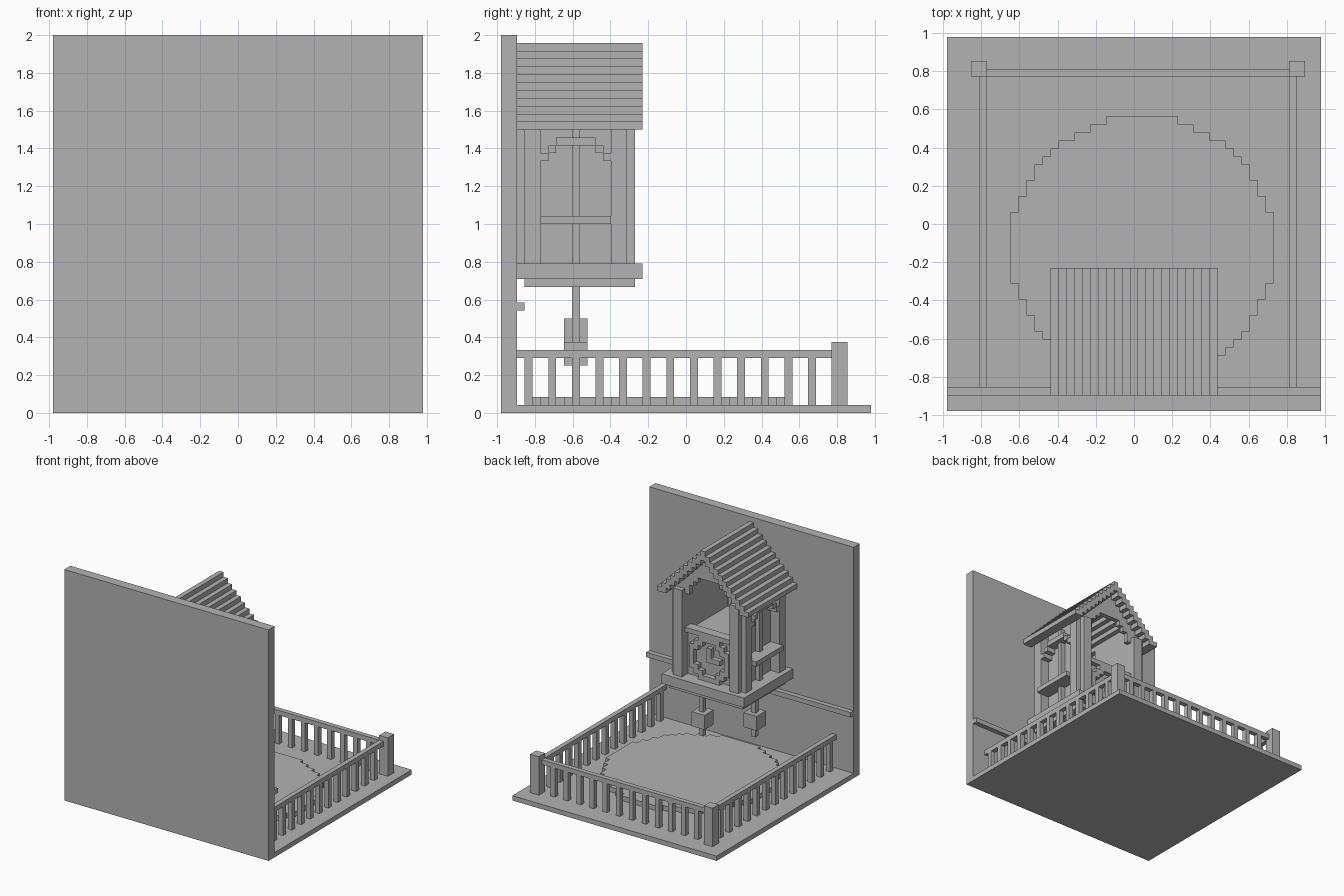
import bpy
import bmesh
from mathutils import Vector

U = 2 / 48      # one block
SIZE = 47       # blocks along each side of the base

cube = bpy.data.objects.get("Cube")
if cube:
    bpy.data.objects.remove(cube, do_unlink=True)

GREY = (0.45, 0.45, 0.45, 1)
grey = bpy.data.materials.new("plain grey")
grey.use_nodes = True
grey.diffuse_color = GREY
grey.node_tree.nodes["Principled BSDF"].inputs["Base Color"].default_value = GREY


def place(x, y, z):
    """Block coordinates to model units."""
    return Vector((x - SIZE / 2, y - SIZE / 2, z)) * U


def finish(name, bm):
    bmesh.ops.recalc_face_normals(bm, faces=bm.faces[:])
    mesh = bpy.data.meshes.new(name)
    bm.to_mesh(mesh)
    bm.free()
    mesh.materials.append(grey)
    obj = bpy.data.objects.new(name, mesh)
    bpy.context.collection.objects.link(obj)
    return obj


def boxes(name, *spans):
    """One object made of boxes, each given as x, y and z ranges."""
    bm = bmesh.new()
    for xs, ys, zs in spans:
        low, high = place(xs[0], ys[0], zs[0]), place(xs[1], ys[1], zs[1])
        verts = bmesh.ops.create_cube(bm, size=1)["verts"]
        for v in verts:
            v.co = Vector([high[a] if v.co[a] > 0 else low[a] for a in range(3)])
    return finish(name, bm)


def mask(name, cells, axis, start, end):
    """Extrude a set of square cells along an axis."""
    def point(a, b, c):
        return place(*{"x": (c, a, b), "y": (a, c, b), "z": (a, b, c)}[axis])

    bm = bmesh.new()
    for a, b in cells:
        corners = [(a, b), (a + 1, b), (a + 1, b + 1), (a, b + 1)]
        bm.faces.new([bm.verts.new(point(p, q, start)) for p, q in corners])
    bmesh.ops.remove_doubles(bm, verts=bm.verts[:], dist=U / 10)
    new = bmesh.ops.extrude_face_region(bm, geom=bm.faces[:])["geom"]
    shift = point(0, 0, end) - point(0, 0, start)
    bmesh.ops.translate(bm, vec=shift, verts=[g for g in new if isinstance(g, bmesh.types.BMVert)])
    bmesh.ops.dissolve_limit(bm, angle_limit=0.01, verts=bm.verts[:], edges=bm.edges[:])
    return finish(name, bm)


def flip(span, total=SIZE):
    return total - span[1], total - span[0]


# Base, wall and wall ledge
boxes("base", ((0, SIZE), (0, SIZE), (0, 1)))
boxes("wall", ((0, SIZE), (0, 2), (1, 48)))
boxes("wall_ledge", ((0, SIZE), (2, 3), (13, 14)))

# Round raised floor
disc = [(x, y) for x in range(SIZE) for y in range(SIZE)
        if (x - 24) ** 2 + (y - 20) ** 2 <= 16.5 ** 2]
mask("round_floor", disc, "z", 1, 2)

# Fence
for side, rail, post in (("right", (4, 5), (3, 5)),
                         ("left", flip((4, 5), 48), flip((3, 5), 48))):
    boxes(side + "_fence_rail", (rail, (2, 42), (7, 8)))
    boxes(side + "_fence_balusters", *[(rail, (y, y + 1), (1, 7)) for y in range(3, 40, 3)])
    boxes(side + "_fence_post", (post, (42, 44), (1, 9)))
boxes("back_fence_rail", ((5, 43), (42, 43), (7, 8)))
boxes("back_fence_balusters", *[((x, x + 1), (42, 43), (1, 7)) for x in range(7, 41, 3)])

# House floor slabs and closed lower body
boxes("house_slab", ((14, 33), (2, 18), (17, 19)))
boxes("house_under_slab", ((15, 32), (3, 17), (16, 17)))
boxes("house_body", ((18, 29), (2, 15), (19, 28)))
boxes("house_front_cap", ((18, 29), (14, 16), (28, 29)))

# Notched corner posts, side panels, mullions, sills and arches
arch = [(5, 32), (6, 33), (12, 33), (13, 32)] + [(y, 34) for y in range(7, 12)]
for side, turn in (("right", lambda s: s), ("left", flip)):
    for end, outer, inner in (("front", (3, 5), (2, 5)), ("back", (14, 16), (14, 17))):
        boxes(f"{side}_{end}_post",
              (turn((15, 16)), outer, (19, 37)), (turn((16, 18)), inner, (19, 37)))
    boxes(side + "_panel", (turn((17, 18)), (5, 14), (19, 39)))
    boxes(side + "_mullion", (turn((16, 17)), (9, 10), (19, 37)))
    boxes(side + "_sill", (turn((14, 17)), (5, 14), (24, 25)))
    mask(side + "_arch", arch, "x", *turn((15, 17)))

# Gable with a stepped arch opening
opening = {5: 36, 4: 38, 3: 39}
gable = [(x, z) for x in range(16, 31) for z in range(36, 45)
         if z < 45 - abs(x - 23) and z >= (opening.get(abs(x - 23), 40) if abs(x - 23) < 6 else 37)]
mask("gable", gable, "y", 15, 16)

# Stepped roof
roof = [(x, z) for x in range(13, 34) for z in range(36, 47)
        if 45 <= z + abs(x - 23) <= 46]
mask("roof", roof, "y", 2, 18)

# Dial ring and hands
ring = [(x, z) for x in range(19, 28) for z in range(19, 28)
        if 3.5 <= ((x - 23) ** 2 + (z - 23) ** 2) ** 0.5 <= 4.6]
mask("dial_ring", ring, "y", 15, 16)
hands = [(23, z) for z in range(23, 26)] + [(x, 23) for x in (21, 22)]
mask("dial_hands", hands, "y", 15, 16)

# Hanging weights
for side, x, z in (("right", 17, 9), ("left", 29, 6)):
    boxes(side + "_weight_rod", ((x, x + 1), (9, 10), (z - 2, 16)))
    boxes(side + "_weight", ((x - 1, x + 2), (8, 11), (z, z + 3)))
